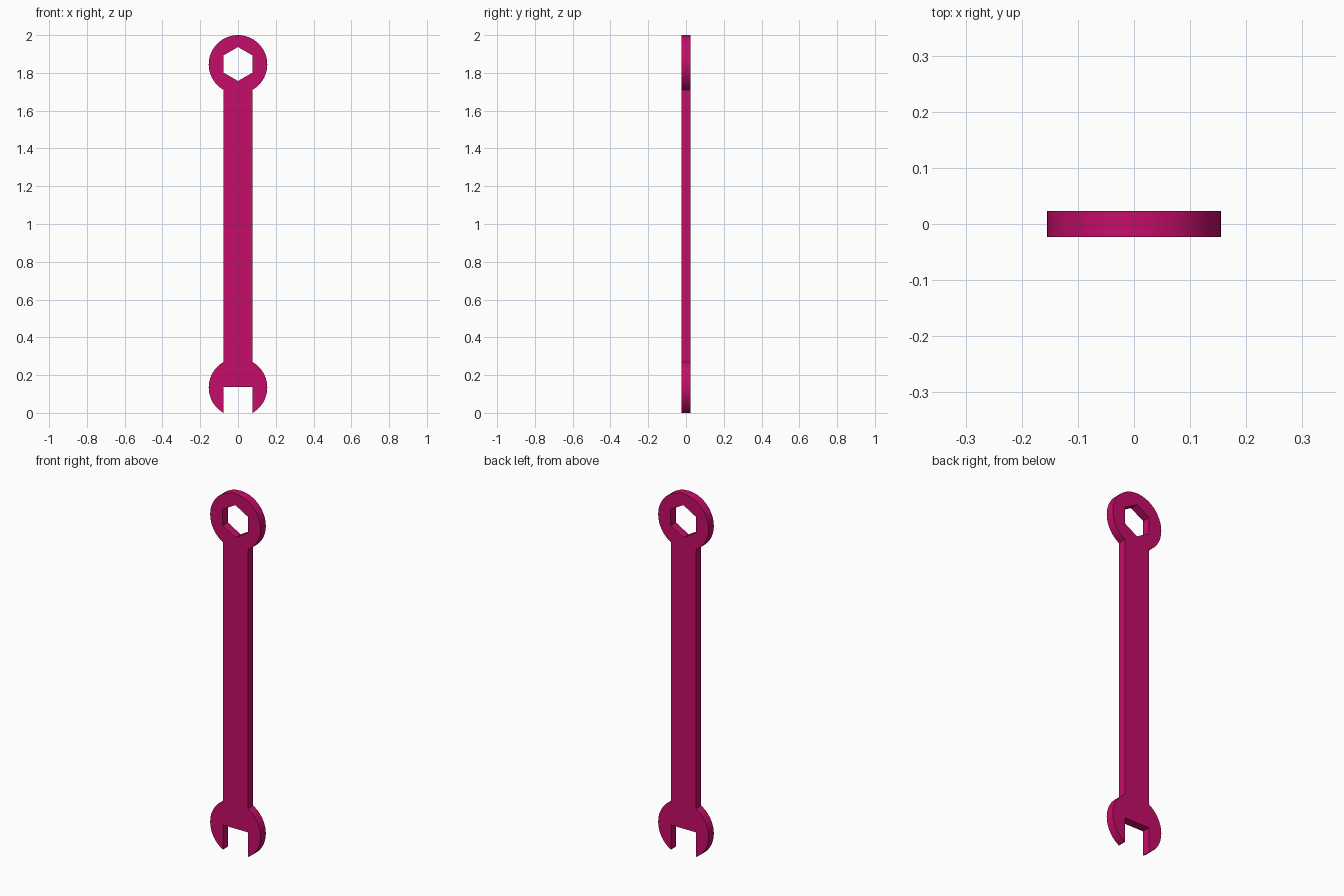
import bpy
import bmesh
from math import asin, cos, sin, pi, radians

cube = bpy.data.objects.get("Cube")
if cube:
    bpy.data.objects.remove(cube, do_unlink=True)

HEAD_R = 0.155      # radius of both heads
HALF_W = 0.077      # half width of handle and jaw slot
HALF_T = 0.023      # half thickness
HEX_R = 0.09        # corner radius of the hexagonal hole
a = asin(HALF_W / HEAD_R)
RING_Z = 2 - HEAD_R
JAW_Z = HEAD_R * cos(a)

mat = bpy.data.materials.new("magenta")
mat.use_nodes = True
colour = (0.56, 0.004, 0.138, 1)
mat.diffuse_color = colour
mat.node_tree.nodes["Principled BSDF"].inputs["Base Color"].default_value = colour


def arc(z, radius, start, end, steps):
    """Points (x, z) along an arc centred on the handle axis."""
    angles = [start + (end - start) * i / steps for i in range(steps + 1)]
    return [(radius * cos(t), z + radius * sin(t)) for t in angles]


# Outline: ring head, left jaw, slot, right jaw
outline = arc(RING_Z, HEAD_R, -pi / 2 + a, 1.5 * pi - a, 60)
outline += arc(JAW_Z, HEAD_R, pi / 2 + a, 1.5 * pi - a, 24)
outline += [(-HALF_W, JAW_Z + 0.003), (HALF_W, JAW_Z + 0.003)]
outline += arc(JAW_Z, HEAD_R, -pi / 2 + a, pi / 2 - a, 24)

# Hexagonal hole with corners up and down
hexagon = arc(RING_Z + 0.002, HEX_R, pi / 2, pi / 2 + 5 * pi / 3, 5)

# Fill between the two loops, then extrude through the thickness
bm = bmesh.new()
edges = []
for loop in (outline, hexagon):
    verts = [bm.verts.new((x, -HALF_T, z)) for x, z in loop]
    edges += [bm.edges.new((verts[i - 1], v)) for i, v in enumerate(verts)]
bmesh.ops.triangle_fill(bm, use_beauty=True, edges=edges, normal=(0, -1, 0))
result = bmesh.ops.extrude_face_region(bm, geom=bm.faces[:], use_keep_orig=True)
moved = [g for g in result["geom"] if isinstance(g, bmesh.types.BMVert)]
bmesh.ops.translate(bm, verts=moved, vec=(0, 2 * HALF_T, 0))
bmesh.ops.recalc_face_normals(bm, faces=bm.faces[:])

mesh = bpy.data.meshes.new("wrench")
bm.to_mesh(mesh)
bm.free()
mesh.materials.append(mat)
wrench = bpy.data.objects.new("wrench", mesh)
bpy.context.collection.objects.link(wrench)

# Smooth round edges, sharp corners
bpy.ops.object.select_all(action="DESELECT")
wrench.select_set(True)
bpy.context.view_layer.objects.active = wrench
bpy.ops.object.shade_smooth_by_angle(angle=radians(30))
